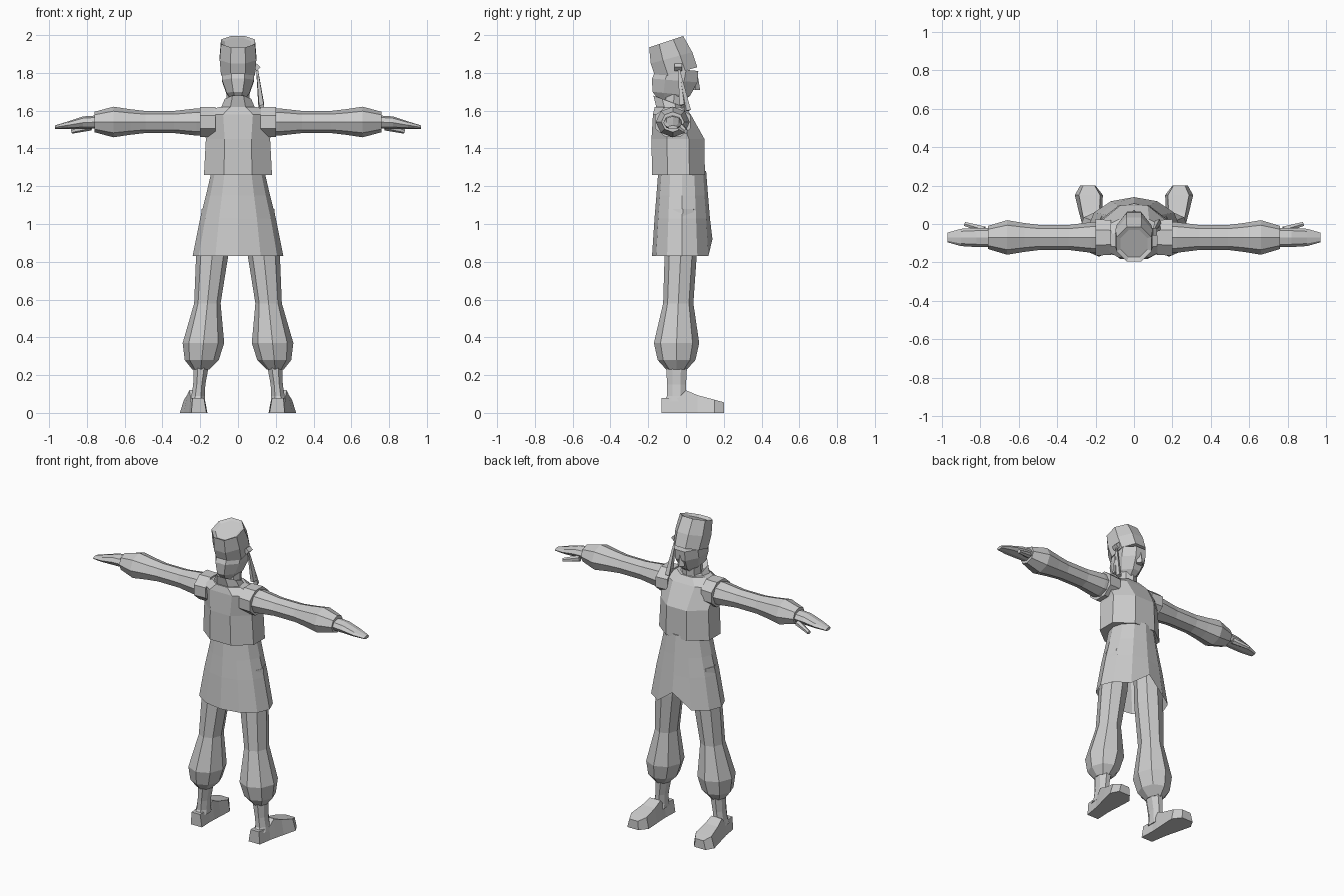
import bpy, bmesh, math
from mathutils import Vector

cube = bpy.data.objects.get("Cube")
if cube:
    bpy.data.objects.remove(cube, do_unlink=True)

GREY = (.6, .6, .6, 1)
material = bpy.data.materials.new("plain grey")
material.use_nodes = True
material.diffuse_color = GREY
shader = material.node_tree.nodes["Principled BSDF"]
shader.inputs["Base Color"].default_value = GREY


def finish(name, shape, paired=False):
    """Make a flat shaded object, mirrored across the body if it is paired."""
    bmesh.ops.recalc_face_normals(shape, faces=shape.faces)
    mesh = bpy.data.meshes.new(name)
    shape.to_mesh(mesh)
    shape.free()
    mesh.materials.append(material)
    part = bpy.data.objects.new(name, mesh)
    bpy.context.collection.objects.link(part)
    if paired:
        part.modifiers.new("other side", "MIRROR")


def loft(rings, spine, axis="z", sides=8, flat_sided=True, tilt=0, open_start=False):
    """Skin rings of (position, half width, half depth) strung along a spine."""
    shape = bmesh.new()
    turn = math.pi / sides if flat_sided else 0
    loops = []
    for position, width, depth in rings:
        across, along = spine(position, depth)
        loop = []
        for step in range(sides):
            angle = math.tau * step / sides + turn
            cosine = math.cos(angle) / math.cos(turn)
            sine = math.sin(angle) / math.cos(turn)
            u, v = across + width * cosine, along + depth * sine
            w = position + tilt * sine
            point = {"x": (w, u, v), "y": (u, w, v), "z": (u, v, w)}[axis]
            loop.append(shape.verts.new(point))
        loops.append(loop)
    for lower, upper in zip(loops, loops[1:]):
        for step in range(sides):
            shape.faces.new((lower[step - 1], lower[step], upper[step], upper[step - 1]))
    shape.faces.new(loops[-1])
    if not open_start:
        shape.faces.new(loops[0])
    return shape


def rod(start, end, start_radius, end_radius, sides=4):
    """Tapered straight piece between two points."""
    start, end = Vector(start), Vector(end)
    reach = end - start
    shape = bmesh.new()
    bmesh.ops.create_cone(shape, cap_ends=True, segments=sides, radius1=start_radius,
                          radius2=end_radius, depth=reach.length)
    spin = reach.to_track_quat("Z", "Y").to_matrix()
    bmesh.ops.rotate(shape, verts=shape.verts, matrix=spin)
    bmesh.ops.translate(shape, verts=shape.verts, vec=(start + end) / 2)
    return shape


# Centre lines of the body, hat, arms, legs and feet
def body_line(z, depth):
    return 0, -.04 - max(0, z - 1.44) / 4


def head_line(z, depth):
    return 0, (z - 2) / 4


def hat_line(z, depth):
    return 0, -.05 - (z - 1.8) / 3


def arm_line(x, depth):
    return -.07, 1.54 - max(0, x - .8) / 6


def leg_line(z, depth):
    return .22 - z / 10, -.05 + max(0, z - .4) / 20


def foot_line(y, depth):
    return .22 + y / 10, depth


# Vest with sloping shoulders
vest = [(1.26, .18, .14), (1.45, .17, .14), (1.58, .19, .1), (1.62, .1, .08)]
finish("vest", loft(vest, body_line))

# Raised collar, dipping at the chest
collar = [(1.58, .1, .08), (1.65, .07, .08), (1.63, .05, .06)]
finish("collar", loft(collar, body_line, tilt=-.03, open_start=True))

# Open tunic skirt, with a notch at the middle of the hem
skirt = [(z, width, .08 + width / 3)
         for z, width in ((.83, .24), (1.03, .2), (1.15, .17), (1.28, .14))]
skirt = loft(skirt, lambda z, depth: (0, -.02), sides=12, flat_sided=False, open_start=True)
for vert in skirt.verts:
    if vert.co.z < .9 and vert.co.y > 0 and abs(vert.co.x) < .01:
        vert.co.z += .09
finish("tunic_skirt", skirt)

# Neck, head and nose
finish("neck", rod((0, -.07, 1.56), (0, -.06, 1.75), .06, .06, sides=8))
head = [(1.65, .03, .06), (1.69, .06, .1), (1.76, .085, .12), (1.82, .085, .11)]
finish("head", loft(head, head_line, tilt=-.01))
finish("nose", rod((0, .05, 1.71), (0, .05, 1.8), .025, .01))

# Tall slanted hat with a shallow sunken crown
hat = [(1.8, .09, .11), (1.88, .097, .11), (1.965, .09, .09), (1.955, .07, .07)]
finish("hat", loft(hat, hat_line, tilt=.03))

# Knot and two hanging ribbon tails on the side of the head
knot = Vector((.1, -.04, 1.83))
finish("ribbon_knot", rod(knot - Vector((0, .02, 0)), knot + Vector((0, .02, 0)), .02, .02))
for name, swing, drop in (("back", .02, .2), ("front", .05, .23)):
    finish(f"{name}_ribbon_tail", rod(knot, knot + Vector((.025, swing, -drop)), .005, .018))

# Shoulder caps of the vest
caps = [(.12, .09, .08), (.2, .095, .08)]
finish("shoulder_caps", loft(caps, arm_line, axis="x"), paired=True)

# Sleeves, from the shoulder to the flared cuff
sleeves = [(x, radius, radius * .9)
           for x, radius in ((.13, .08), (.22, .08), (.34, .065), (.49, .065),
                             (.57, .075), (.66, .09), (.76, .06))]
finish("sleeves", loft(sleeves, arm_line, axis="x", flat_sided=False), paired=True)

# Flat hands and thumbs
hands = [(.74, .05, .035), (.82, .05, .033), (.9, .045, .02), (.97, .025, .01)]
finish("hands", loft(hands, arm_line, axis="x", flat_sided=False), paired=True)
finish("thumbs", rod((.78, -.03, 1.515), (.88, 0, 1.49), .02, .012, sides=6), paired=True)

# Baggy trouser legs gathered above the ankle
trousers = [(1.08, .08, .08), (.83, .085, .085), (.58, .07, .08),
            (.37, .11, .12), (.28, .09, .1), (.23, .045, .055)]
finish("trouser_legs", loft(trousers, leg_line, flat_sided=False), paired=True)

# Ankles, spreading into the heel of the shoe
ankles = [(.24, .04, .055), (.15, .032, .05), (.09, .036, .05), (.06, .04, .07)]
finish("ankles", loft(ankles, leg_line), paired=True)

# Shoes turned slightly outward, with a narrower upper
shoes = [(-.13, .04, .04), (-.04, .045, .04), (0, .05, .06),
         (.06, .06, .047), (.15, .073, .035), (.2, .04, .028)]
shoes = loft(shoes, foot_line, axis="y", sides=4)
for vert in shoes.verts:
    if vert.co.z > .04:
        vert.co.x += (.22 - vert.co.x) / 4
finish("shoes", shoes, paired=True)
